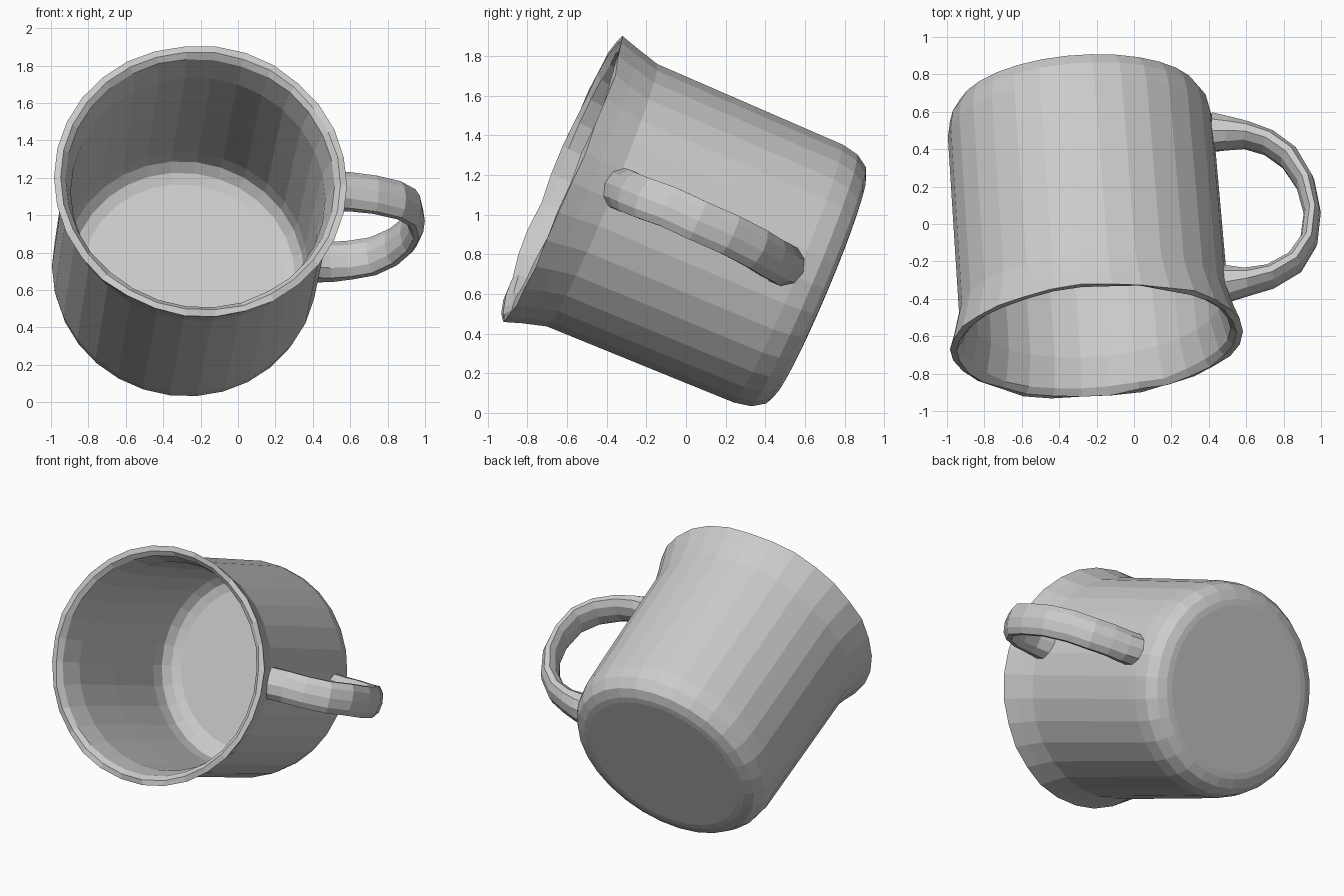
import bpy, bmesh, math, random
from mathutils import Vector

if "Cube" in bpy.data.objects:
    bpy.data.objects.remove(bpy.data.objects["Cube"])

random.seed(4)
SIDES = 30
RIM = Vector((-0.20, -0.63, 1.185))               # centre of the rim
AXIS = Vector((-0.07, 0.92, -0.387)).normalized()  # from rim towards base
SIDE = Vector((1, 0, 0))
SIDE = (SIDE - AXIS * SIDE.dot(AXIS)).normalized()
UP = SIDE.cross(AXIS).normalized()
if UP.z < 0:
    UP = -UP


def skin(name, rings):
    """Bridge a list of point rings and cap both ends."""
    bm = bmesh.new()
    loops = [[bm.verts.new(p) for p in ring] for ring in rings]
    n = len(loops[0])
    for a, b in zip(loops, loops[1:]):
        for i in range(n):
            j = (i + 1) % n
            bm.faces.new((a[i], a[j], b[j], b[i]))
    bm.faces.new(loops[0][::-1])
    bm.faces.new(loops[-1])
    bmesh.ops.recalc_face_normals(bm, faces=bm.faces)
    mesh = bpy.data.meshes.new(name)
    bm.to_mesh(mesh)
    bm.free()
    obj = bpy.data.objects.new(name, mesh)
    bpy.context.collection.objects.link(obj)
    return obj


def oval(centre, u, v, ru, rv, n):
    return [centre + u * (ru * math.cos(2 * math.pi * i / n))
            + v * (rv * math.sin(2 * math.pi * i / n)) for i in range(n)]


# Mug body: (distance from rim, radius), from inner floor over the lip to the base
profile = [(1.34, 0.54), (1.32, 0.60), (1.27, 0.645), (1.18, 0.66), (0.65, 0.668),
           (0.20, 0.682), (0.03, 0.72), (0.0, 0.75), (0.005, 0.785), (0.10, 0.755),
           (0.22, 0.722), (0.75, 0.716), (1.24, 0.710), (1.33, 0.693),
           (1.395, 0.65), (1.42, 0.59), (1.425, 0.55)]
rings = []
for t, r in profile:
    ring = oval(RIM + AXIS * t, SIDE, UP, r, r, SIDES)
    if t < 0.05:                                  # slightly uneven lip
        ring = [p + AXIS * random.uniform(-0.008, 0.012) for p in ring]
    rings.append(ring)
skin("mug_body", rings)

# Handle: path point, half thickness
path = [((0.41, 0.49, 0.75), 0.11), ((0.50, 0.485, 0.75), 0.09),
        ((0.60, 0.475, 0.76), 0.068), ((0.72, 0.435, 0.78), 0.062),
        ((0.83, 0.355, 0.83), 0.06), ((0.915, 0.22, 0.90), 0.052),
        ((0.953, 0.06, 0.97), 0.046), ((0.935, -0.09, 1.04), 0.048),
        ((0.86, -0.205, 1.08), 0.055), ((0.73, -0.28, 1.11), 0.058),
        ((0.60, -0.31, 1.125), 0.07), ((0.485, -0.32, 1.125), 0.105)]
pts = [Vector(p) for p, _ in path]
rings = []
for i, (_, half) in enumerate(path):
    tangent = (pts[min(i + 1, len(pts) - 1)] - pts[max(i - 1, 0)]).normalized()
    normal = UP.cross(tangent).normalized()
    width = tangent.cross(normal)
    rings.append(oval(pts[i], normal, width, half, 0.11, 10))
skin("handle", rings)
